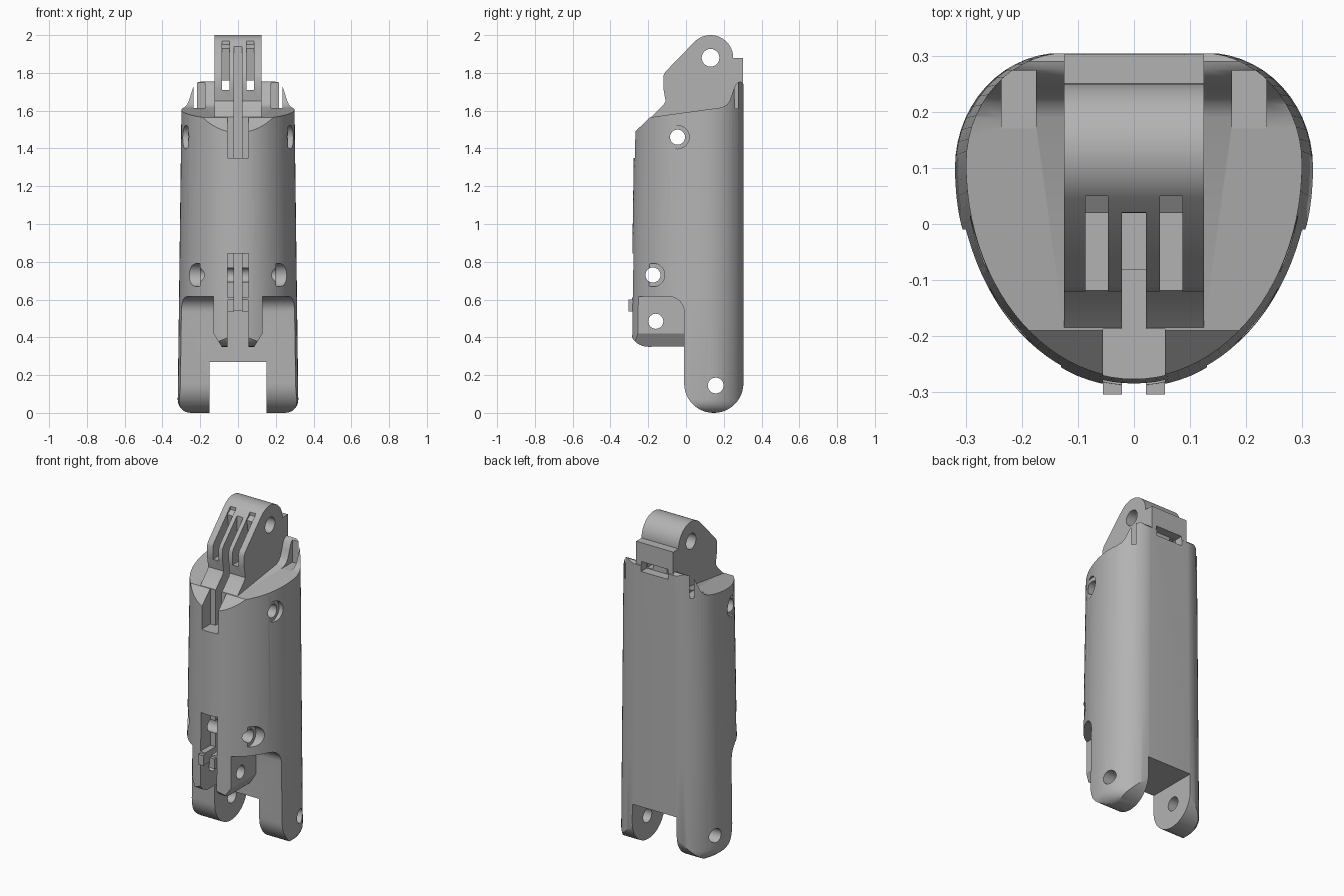
import bpy, bmesh
from math import sin, cos, pi, radians

if "Cube" in bpy.data.objects:
    bpy.data.objects.remove(bpy.data.objects["Cube"])

grey = bpy.data.materials.new("plain_grey")
grey.use_nodes = True
colour = (0.45, 0.45, 0.45, 1)
grey.diffuse_color = colour
grey.node_tree.nodes["Principled BSDF"].inputs["Base Color"].default_value = colour


def loft(name, rings):
    """Closed solid through a list of equal rings."""
    bm = bmesh.new()
    loops = [[bm.verts.new(p) for p in ring] for ring in rings]
    n = len(loops[0])
    for a, b in zip(loops, loops[1:]):
        for i in range(n):
            j = (i + 1) % n
            bm.faces.new((a[i], a[j], b[j], b[i]))
    bm.faces.new(loops[0][::-1])
    bm.faces.new(loops[-1])
    bmesh.ops.recalc_face_normals(bm, faces=bm.faces)
    mesh = bpy.data.meshes.new(name)
    bm.to_mesh(mesh)
    bm.free()
    mesh.materials.append(grey)
    obj = bpy.data.objects.new(name, mesh)
    bpy.context.collection.objects.link(obj)
    return obj


def side_prism(name, pts, lo, hi):
    return loft(name, [[(x, y, z) for y, z in pts] for x in (lo, hi)])


def front_prism(name, pts, lo, hi):
    return loft(name, [[(x, y, z) for x, z in pts] for y in (lo, hi)])


def box(name, x, y, z):
    pts = [(y[0], z[0]), (y[1], z[0]), (y[1], z[1]), (y[0], z[1])]
    return side_prism(name, pts, *x)


def arc(cy, cz, r, a, b, n=16):
    angles = [radians(a + (b - a) * i / n) for i in range(n + 1)]
    return [(cy + r * cos(t), cz + r * sin(t)) for t in angles]


def combine(target, tool, operation):
    mod = target.modifiers.new("combine", "BOOLEAN")
    mod.operation, mod.solver, mod.object = operation, "EXACT", tool
    bpy.context.view_layer.objects.active = target
    bpy.ops.object.modifier_apply(modifier=mod.name)
    bpy.data.objects.remove(tool)


def cut(target, tool):
    combine(target, tool, "DIFFERENCE")


def d_section(z, inset=0):
    """Flat back, rounded rear corners, elliptical front; tapers upward."""
    sx = 1 - 0.04 * z - inset / 0.32
    sy = 1 - 0.025 * z
    half = [(0.13 + 0.19 * sin(t), 0.1 + 0.205 * cos(t))
            for t in [pi / 2 * i / 14 for i in range(14)]]
    half += [(0.32 * cos(t), 0.1 - 0.397 * sin(t))
             for t in [pi / 2 * i / 24 for i in range(25)]]
    ring = half + [(-x, y) for x, y in half[-2::-1]]
    return [(x * sx, 0.305 - (0.305 - y) * sy, z) for x, y in ring]


def outer_shell(name):
    r = 0.07
    rings = [d_section(r * (1 - cos(t)), r * (1 - sin(t)))
             for t in [pi / 2 * i / 6 for i in range(7)]]
    return loft(name, rings + [d_section(0.6), d_section(1.8)])


# Main housing with the two rear legs
profile = arc(0.147, 0.157, 0.157, 180, 360, 24)
profile += [(0.304, 1.74), (0.29, 1.755), (0.275, 1.75), (0.26, 1.735),
            (0.245, 1.69), (0.23, 1.65), (0.215, 1.63), (0.19, 1.617),
            (-0.19, 1.565), (-0.268, 1.49), (-0.32, 1.49), (-0.32, 0.615)]
profile += arc(-0.09, 0.535, 0.08, 90, 0, 10)
housing = outer_shell("finger_housing")
combine(housing, side_prism("side_shape", profile, -0.5, 0.5), "INTERSECT")
cut(housing, box("leg_gap", (-0.15, 0.15), (-0.5, 0.5), (-0.1, 0.27)))

# Front hinge lug, rounded below and chamfered at the sides
lug = side_prism("front_lug", arc(-0.2, 0.45, 0.1, 180, 270, 10)
                 + [(0.05, 0.352), (0.05, 0.68), (-0.3, 0.68)], -0.13, 0.13)
combine(lug, front_prism("lug_taper", [(-0.08, 0.34), (0.08, 0.34), (0.13, 0.42),
        (0.13, 0.7), (-0.13, 0.7), (-0.13, 0.42)], -0.5, 0.5), "INTERSECT")
combine(lug, outer_shell("lug_limit"), "INTERSECT")
combine(housing, lug, "UNION")

# Top knuckle with its rear tab
knuckle = [(0.302, 1.5), (0.302, 1.88), (0.25, 1.88)]
knuckle += arc(0.13, 1.88, 0.12, 4, 135, 20)
knuckle += [(-0.11, 1.805), (-0.12, 1.785), (-0.12, 1.72), (-0.108, 1.65),
            (-0.12, 1.63), (-0.19, 1.56), (-0.19, 1.5)]
combine(housing, side_prism("knuckle", knuckle, -0.125, 0.125), "UNION")

# Knuckle slots and the window through the rear tab
for s in (-1, 1):
    x = sorted((s * 0.046, s * 0.086))
    slot = [(-0.4, 1.71), (0.05, 1.71), (0.02, 1.93), (0.05, 1.95),
            (0.05, 2.1), (-0.4, 2.1)]
    cut(housing, side_prism("outer_slot", slot, *x))
    cut(housing, box("cord_tunnel", x, (0.0, 0.27), (1.71, 1.76)))
    # Ear notch at each rear shoulder
    x = sorted((s * 0.175, s * 0.236))
    cut(housing, box("ear_notch", x, (0.17, 0.274), (1.612, 1.9)))
cut(housing, box("tab_window", (-0.09, 0.09), (0.25, 0.4), (1.705, 1.765)))

# Central cord channel and upper front pocket
channel = [(-0.5, 1.35), (-0.08, 1.35), (-0.08, 1.2), (0.02, 1.2),
           (0.02, 1.93), (0.03, 2.1), (-0.5, 2.1)]
cut(housing, side_prism("upper_channel", channel, -0.021, 0.021))
cut(housing, box("upper_pocket", (-0.055, 0.055), (-0.5, -0.187), (1.35, 1.64)))

# Lower pocket, hinge gap and paired ledges
cut(housing, box("lower_pocket", (-0.055, 0.055), (-0.5, -0.187), (0.61, 0.845)))
cut(housing, box("hinge_gap", (-0.055, 0.055), (-0.5, -0.012), (0.3, 0.54)))
for s in (-1, 1):
    x = sorted((s * 0.018, s * 0.0555))
    combine(housing, box("ledge", x, (-0.304, -0.1), (0.538, 0.6)), "UNION")
cut(housing, box("lower_channel", (-0.021, 0.021), (-0.5, -0.08), (0.5, 0.845)))

# Cross pin holes
for y, z, r in ((0.13, 1.88, 0.047), (-0.045, 1.46, 0.04), (-0.175, 0.73, 0.04),
                (-0.16, 0.485, 0.04), (0.157, 0.145, 0.042)):
    cut(housing, side_prism("pin_hole", arc(y, z, r, 0, 345, 23), -0.5, 0.5))

# Counterbores on both sides
for y, z, depth in ((-0.045, 1.46, 0.265), (-0.175, 0.73, 0.2)):
    for s in (-1, 1):
        x = sorted((s * depth, s * 0.5))
        cut(housing, side_prism("counterbore", arc(y, z, 0.062, 0, 345, 23), *x))

# Smooth curved walls, keep the edges crisp
bpy.ops.object.select_all(action="DESELECT")
housing.select_set(True)
bpy.context.view_layer.objects.active = housing
bpy.ops.object.shade_smooth_by_angle(angle=radians(30))
